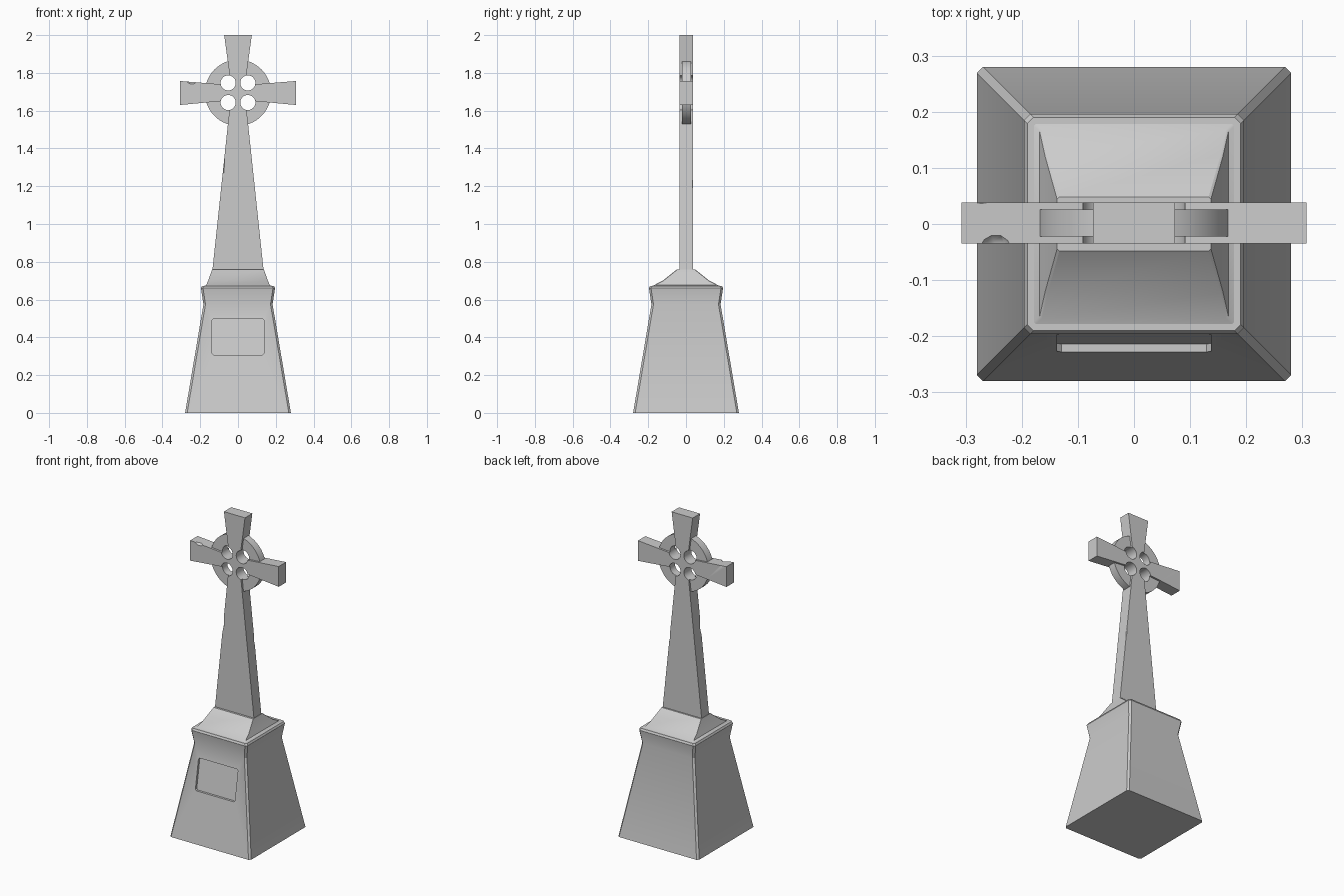
import bpy, bmesh, math
from mathutils import Vector

cube = bpy.data.objects.get("Cube")
if cube:
    bpy.data.objects.remove(cube, do_unlink=True)

stone = bpy.data.materials.new("grey_stone")
stone.use_nodes = True
GREY = (0.6, 0.6, 0.6, 1)
stone.diffuse_color = GREY
stone.node_tree.nodes["Principled BSDF"].inputs["Base Color"].default_value = GREY


def finish(name, bm):
    bmesh.ops.recalc_face_normals(bm, faces=bm.faces)
    mesh = bpy.data.meshes.new(name)
    bm.to_mesh(mesh)
    bm.free()
    ob = bpy.data.objects.new(name, mesh)
    bpy.context.collection.objects.link(ob)
    mesh.materials.append(stone)
    return ob


def loft(name, rings):
    """Skin a closed solid through rings with equal point counts."""
    bm = bmesh.new()
    loops = [[bm.verts.new(p) for p in ring] for ring in rings]
    n = len(loops[0])
    for a, b in zip(loops, loops[1:]):
        for i in range(n):
            j = (i + 1) % n
            bm.faces.new((a[i], a[j], b[j], b[i]))
    bm.faces.new(loops[0])
    bm.faces.new(loops[-1])
    return finish(name, bm)


def block_ring(z, hx, hy, c):
    """Rectangle with cut corners at height z."""
    corner = [(hx, hy - c), (hx - c, hy)]
    pts = corner + [(-x, y) for x, y in reversed(corner)]
    pts += [(-x, -y) for x, y in pts]
    return [(x, y, z) for x, y in pts]


def slab(name, outline, y0, y1):
    """Extrude an x-z outline between two depths."""
    return loft(name, [[(x, y, z) for x, z in outline] for y in (y0, y1)])


def circle(cx, cz, r, n):
    return [(cx + r * math.cos(math.tau * i / n), cz + r * math.sin(math.tau * i / n))
            for i in range(n)]


def cut(ob, cutter):
    cutter.hide_render = True
    mod = ob.modifiers.new("cut", "BOOLEAN")
    mod.operation, mod.solver, mod.object = "DIFFERENCE", "EXACT", cutter
    bpy.ops.object.select_all(action="DESELECT")
    bpy.context.view_layer.objects.active = ob
    ob.select_set(True)
    bpy.ops.object.modifier_apply(modifier=mod.name)
    bpy.data.objects.remove(cutter, do_unlink=True)


def chip(ob, centre, size):
    """Knock a small worn hollow out of an edge."""
    bm = bmesh.new()
    bmesh.ops.create_icosphere(bm, subdivisions=2, radius=1)
    bmesh.ops.scale(bm, vec=size, verts=bm.verts)
    bmesh.ops.translate(bm, vec=Vector(centre), verts=bm.verts)
    cut(ob, finish("chip_cutter", bm))


# Tapered pedestal with flared collar
pedestal = loft("pedestal", [block_ring(z, h, h, 0.011) for z, h in
                             ((0, 0.28), (0.575, 0.183), (0.66, 0.196), (0.672, 0.19))])

# Recessed front panel, parallel to the sloping face
panel = [(x * 0.137, z) for x, z in ((-1, 0.315), (-0.94, 0.307), (0.94, 0.307), (1, 0.315),
                                    (1, 0.492), (0.94, 0.5), (-0.94, 0.5), (-1, 0.492))]
cut(pedestal, loft("panel_cutter", [[(x, -0.28 + z * 0.169 + d, z) for x, z in panel]
                                    for d in (-0.05, 0.014)]))

# Sloped cap under the shaft
cap = loft("pedestal_cap", [block_ring(z, hx, hy, 0.004) for z, hx, hy in
                            ((0.668, 0.187, 0.187), (0.677, 0.168, 0.168),
                             (0.70, 0.158, 0.123), (0.76, 0.137, 0.048))])

# Cross: shaft, arms and head as one outline mirrored about x = 0
CZ = 1.695
half = [(0.136, 0.75), (0.04, CZ - 0.04), (0.17, 1.643), (0.307, 1.63),
        (0.307, 1.757), (0.17, 1.746), (0.037, CZ + 0.04), (0.073, 2.0)]
cross = slab("cross", half + [(-x, z) for x, z in reversed(half)], -0.035, 0.038)
ring = slab("cross_ring", circle(0, CZ, 0.175, 64), -0.022, 0.026)

# Four round holes between the arms
for sx in (-1, 1):
    for sz in (-1, 1):
        for part in (cross, ring):
            cut(part, slab("hole_cutter", circle(sx * 0.052, CZ + sz * 0.052, 0.04, 32), -0.1, 0.1))

# Worn chips on the arm and shaft edges
chip(cross, (-0.245, -0.042, 1.765), (0.032, 0.026, 0.026))
chip(cross, (-0.27, 0.042, 1.765), (0.02, 0.008, 0.016))
chip(cross, (-0.083, -0.038, 1.33), (0.012, 0.014, 0.09))
chip(cross, (0.096, 0.042, 1.24), (0.014, 0.013, 0.075))

bpy.ops.object.select_all(action="DESELECT")
for ob in (pedestal, cap, cross, ring):
    ob.select_set(True)
bpy.context.view_layer.objects.active = cross
bpy.ops.object.shade_smooth_by_angle(angle=math.radians(25))
